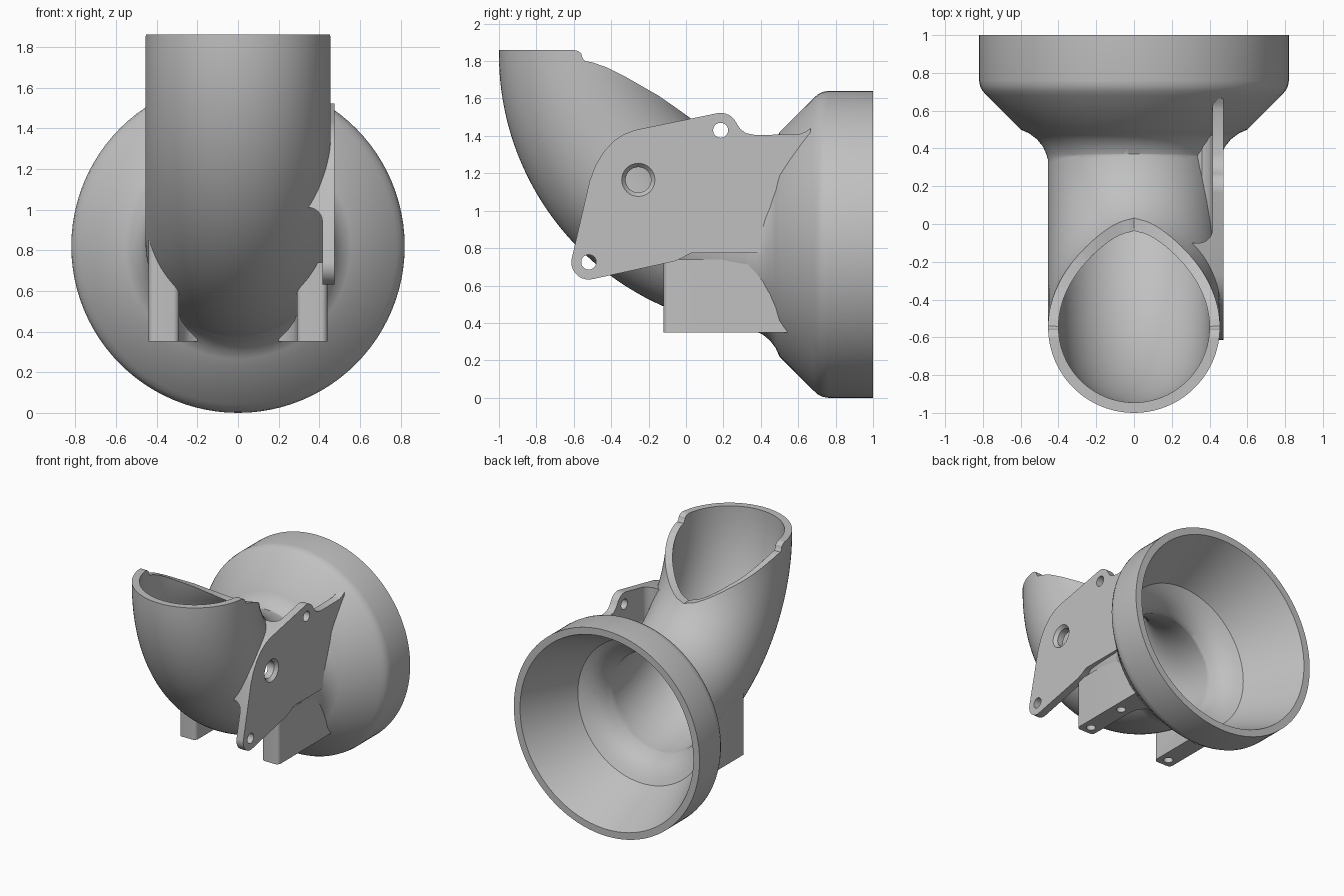
import bpy, bmesh
from math import sin, cos, pi, radians, hypot, sqrt

cube = bpy.data.objects.get("Cube")
if cube:
    bpy.data.objects.remove(cube, do_unlink=True)

grey = bpy.data.materials.new("plain_grey")
grey.use_nodes = True
grey.diffuse_color = (0.53, 0.53, 0.53, 1)
grey.node_tree.nodes["Principled BSDF"].inputs["Base Color"].default_value = (0.53, 0.53, 0.53, 1)

AXIS_Z = 0.82             # height of the bell axis
BEND_Y, BEND_R = 0.47, 1.015
BEND_Z = AXIS_Z + BEND_R
OUTER, INNER = 0.455, 0.40
cutters = []


def finish(name, bm):
    bmesh.ops.recalc_face_normals(bm, faces=bm.faces)
    mesh = bpy.data.meshes.new(name)
    bm.to_mesh(mesh)
    bm.free()
    mesh.materials.append(grey)
    obj = bpy.data.objects.new(name, mesh)
    bpy.context.collection.objects.link(obj)
    return obj


def skin(name, rings):
    """Closed solid through matching loops of points."""
    bm = bmesh.new()
    loops = [[bm.verts.new(p) for p in ring] for ring in rings]
    for p, q in zip(loops, loops[1:]):
        for i in range(len(p)):
            j = (i + 1) % len(p)
            bm.faces.new((p[i], p[j], q[j], q[i]))
    bm.faces.new(loops[0])
    bm.faces.new(loops[-1])
    return finish(name, bm)


def tube(name, frames, segs=96):
    """Solid through circles given as (y, z, tilt, radius)."""
    turns = [2 * pi * i / segs for i in range(segs)]
    return skin(name, [[(r * cos(a), y - r * sin(a) * cos(t), z - r * sin(a) * sin(t))
                        for a in turns] for y, z, t, r in frames])


def prism(name, pts, axis, lo, hi):
    """Extrude a 2D outline along the x, y or z axis."""
    place = {"x": lambda a, b, c: (c, a, b),
             "y": lambda a, b, c: (a, c, b),
             "z": lambda a, b, c: (a, b, c)}[axis]
    return skin(name, [[place(a, b, c) for a, b in pts] for c in (lo, hi)])


def arc(cx, cy, r, start, end, n=10):
    angles = [radians(start + (end - start) * i / n) for i in range(n + 1)]
    return [(cx + r * cos(a), cy + r * sin(a)) for a in angles]


def circle(cx, cy, r):
    return arc(cx, cy, r, 0, 360, 32)[:-1]


def cutter(obj):
    obj.hide_render = True
    cutters.append(obj)
    return obj


def boolean(obj, other, operation="DIFFERENCE"):
    mod = obj.modifiers.new("cut", "BOOLEAN")
    mod.operation = operation
    mod.solver = "EXACT"
    mod.object = other
    bpy.context.view_layer.objects.active = obj
    bpy.ops.object.modifier_apply(modifier=mod.name)


def elbow(name, r, end_y):
    frames = [(BEND_Y - BEND_R, 2.0, 0, r)]
    for i in range(49):
        t = pi / 2 * i / 48
        frames.append((BEND_Y - BEND_R * cos(t), BEND_Z - BEND_R * sin(t), t, r))
    frames.append((end_y, AXIS_Z, pi / 2, r))
    return tube(name, frames)


def bell(name, profile):
    return tube(name, [(y, AXIS_Z, pi / 2, r) for y, r in profile])


# Curved duct with flared bell
duct = elbow("curved_duct", OUTER, 0.49)
bell_outer = cutter(bell("bell_outer", [
    (0.30, 0.438), (0.33, 0.453), (0.37, 0.464), (0.41, 0.482), (0.45, 0.515),
    (0.48, 0.555), (0.5, 0.6),
    (0.68, 0.78), (0.705, 0.802), (0.73, 0.815), (0.76, 0.82), (1.0, 0.82)]))
boolean(duct, bell_outer, "UNION")

# Hollow interior with a long funnel and a rounded throat, shared by every part
bell_void = cutter(bell("bell_void", [
    (0.30, 0.38), (0.37, 0.406), (0.41, 0.42), (0.45, 0.442), (0.49, 0.476),
    (0.525, 0.525), (0.55, 0.57), (1.0, 0.765), (1.05, 0.765)]))
voids = [cutter(elbow("duct_void", INNER, 0.55)), bell_void]

# Mouth trimmed flat at the front and sloping down behind
slope = [(-0.54, 1.80), (-0.5, 1.793), (-0.42, 1.765), (-0.33, 1.72), (-0.15, 1.617),
         (-0.05, 1.548), (0.036, 1.486)]
mouth_trim = cutter(prism("mouth_trim", [
    (-1.3, 1.86), (-0.6, 1.86), (-0.575, 1.853), (-0.56, 1.84), (-0.553, 1.815)] + slope + [
    (0.05, 1.48), (0.1, 1.6), (0.2, 2.2), (-1.3, 2.2)], "x", -0.7, 0.7))

# Level the sloping rim inwards from its outer edge
edge = []
for (y0, z0), (y1, z1) in zip(slope, slope[1:]):
    for i in range(8):
        y, z = y0 + (y1 - y0) * i / 8, z0 + (z1 - z0) * i / 8
        offset = hypot(y - BEND_Y, z - BEND_Z) - BEND_R
        edge.append((sqrt(max(0, OUTER ** 2 - offset ** 2)), y, z))
edge = [p for p in edge if p[0] > 0.01]
edge += [(0, 0.036, 1.486)] + [(-x, y, z) for x, y, z in reversed(edge)]
mid = BEND_Y - BEND_R - 0.01
rim_trim = cutter(skin("rim_trim", [
    [(x * s, mid + (y - mid) * s, z + h) for s, h in ((1, 0), (0.5, 0), (0.5, 0.3), (1, 0.3))]
    for x, y, z in edge]))

# Side mounting plate with two lugs
lugs = [(-0.52, 0.725), (0.185, 1.43)]
outline = arc(*lugs[0], 0.093, 170, 282)
outline += [(-0.06, 0.73), (-0.02, 0.748), (0.03, 0.775), (0.665, 0.775), (0.665, 1.44),
            (0.64, 1.423), (0.605, 1.408), (0.37, 1.405), (0.32, 1.415), (0.29, 1.437)]
outline += arc(*lugs[1], 0.093, 25, 102)
outline += [(-0.27, 1.432), (-0.33, 1.41), (-0.39, 1.37), (-0.44, 1.315),
            (-0.485, 1.24), (-0.515, 1.16)]
plate = prism("mounting_plate", outline, "x", 0.3, 0.475)

# Rounded recesses thinning the plate behind each lug
lower = [(0.2, 0.5), (0.415, 0.5)] + arc(0.345, 0.94, 0.07, 0, 90) + [(0.2, 1.01)]
rear = [(0.2, -0.1)] + arc(0.345, -0.03, 0.07, 270, 360) + [(0.415, 0.8), (0.2, 0.8)]
boolean(plate, cutter(prism("lower_recess", lower, "y", -0.8, 0.0)))
boolean(plate, cutter(prism("rear_recess", rear, "z", 0.5, 1.7)))
for y, z in lugs:
    boolean(plate, cutter(prism("lug_hole", circle(y, z, 0.04), "x", 0.2, 0.6)))

# Concave fillet joining the plate to the duct
fillet = prism("plate_fillet", [(0.31, 1.0), (0.43, 1.0), (0.43, 1.22), (0.415, 1.22),
               (0.405, 1.175), (0.385, 1.145), (0.36, 1.132), (0.32, 1.138)], "y", -0.05, 0.47)

# Two feet beneath the duct, flaring into the bell, each with two screw holes
feet = []
for side, label, top in ((1, "left", 0.74), (-1, "right", 0.85)):
    base = [(0.2, 0.6), (0.2, 0.43), (0.24, 0.41), (0.275, 0.365), (0.29, 0.3)]
    base += arc(0.32, -0.09, 0.03, 180, 270, 6)
    base += arc(0.41, -0.09, 0.03, 270, 360, 6) + [(0.44, 0.6)]
    foot = prism(label + "_foot", [(side * x, y) for x, y in base], "z", 0.35, top)
    for y in (-0.05, 0.29):
        boolean(foot, cutter(prism("screw_hole", circle(side * 0.365, y, 0.034), "z", 0.2, 0.5)))
    feet.append(foot)

# Cut the interior, mouth and chamfered sensor port
port = cutter(prism("port", circle(-0.255, 1.165, 0.068), "x", 0.2, 0.6))
bpy.ops.mesh.primitive_cone_add(vertices=32, radius1=0.06, radius2=0.093, depth=0.04,
                                location=(0.46, -0.255, 1.165), rotation=(0, pi / 2, 0))
chamfer = cutter(bpy.context.object)
parts = [duct, plate, fillet] + feet
for part in parts:
    for void in voids:
        boolean(part, void)
boolean(duct, mouth_trim)
boolean(duct, rim_trim)
for part in (duct, plate):
    boolean(part, port)
    boolean(part, chamfer)

for obj in cutters:
    bpy.data.objects.remove(obj, do_unlink=True)

bpy.ops.object.select_all(action="DESELECT")
for part in parts:
    part.select_set(True)
bpy.context.view_layer.objects.active = duct
bpy.ops.object.shade_smooth_by_angle(angle=radians(30))
